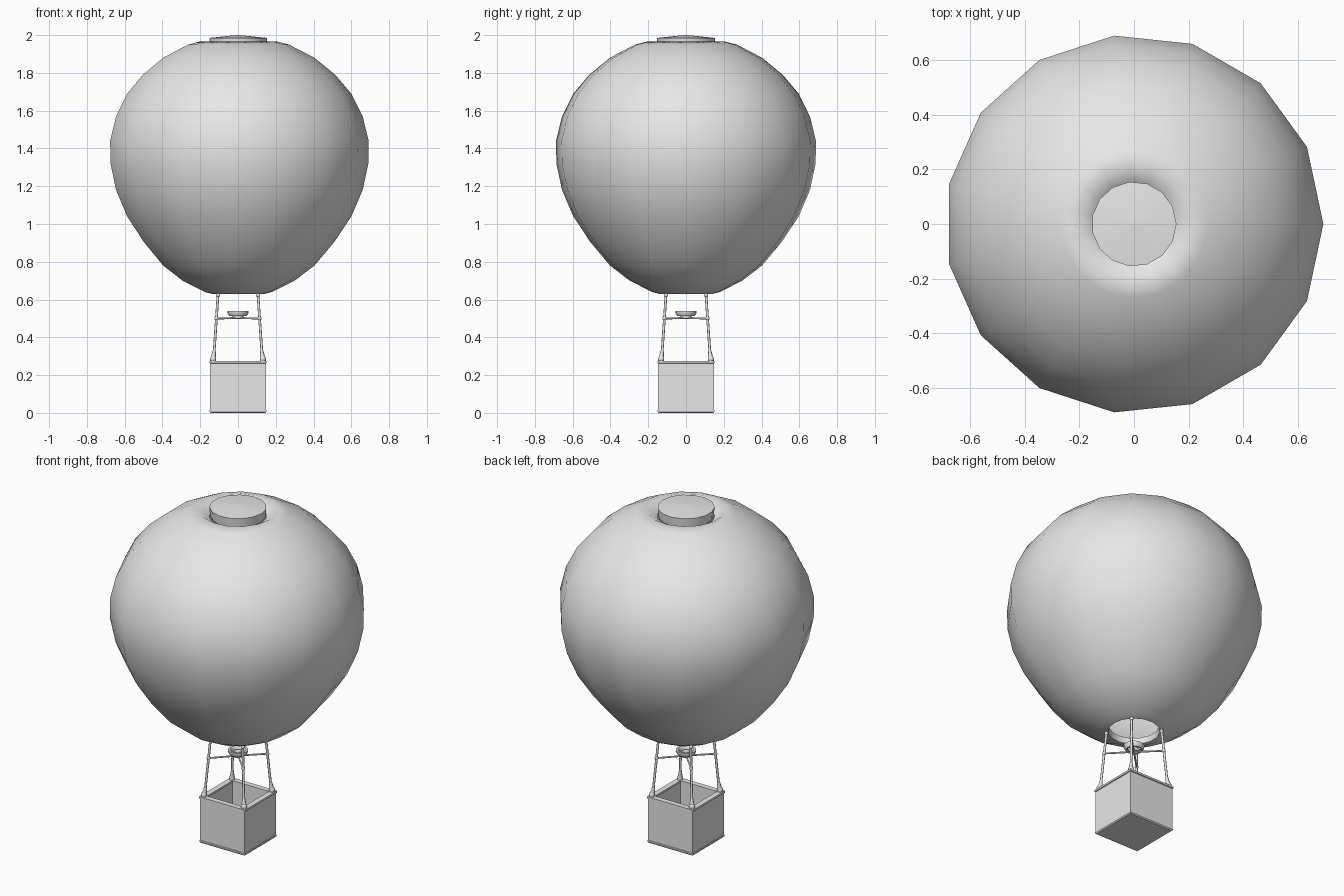
import bpy, math
from mathutils import Vector

cube = bpy.data.objects.get("Cube")
if cube:
    bpy.data.objects.remove(cube)

# One plain colour for everything
grey = bpy.data.materials.new("plain_grey")
grey.use_nodes = True
COLOUR = (0.8, 0.8, 0.8, 1)
grey.diffuse_color = COLOUR
grey.node_tree.nodes["Principled BSDF"].inputs["Base Color"].default_value = COLOUR


def build(name, verts, faces, smooth=None):
    mesh = bpy.data.meshes.new(name)
    mesh.from_pydata(verts, [], faces)
    mesh.materials.append(grey)
    ob = bpy.data.objects.new(name, mesh)
    bpy.context.collection.objects.link(ob)
    if smooth:
        bpy.ops.object.select_all(action="DESELECT")
        ob.select_set(True)
        bpy.context.view_layer.objects.active = ob
        bpy.ops.object.shade_smooth_by_angle(angle=math.radians(smooth))
    return ob


def lathe(name, profile, sides, smooth=None, closed=False, cap=False):
    """Turn (radius, height) points, listed from bottom to top, about z."""
    verts = [(r * math.cos(a), r * math.sin(a), z) for r, z in profile
             for a in (math.tau * i / sides for i in range(sides))]
    rows = len(profile)
    faces = []
    for j in range(rows if closed else rows - 1):
        k = (j + 1) % rows
        for i in range(sides):
            n = (i + 1) % sides
            faces.append((j * sides + i, j * sides + n, k * sides + n, k * sides + i))
    if cap:
        faces.append(tuple(range((rows - 1) * sides, rows * sides)))
    return build(name, verts, faces, smooth)


def rod(name, start, end, r1, r2=None, sides=8):
    start, end = Vector(start), Vector(end)
    length = (end - start).length
    r2 = r1 if r2 is None else r2
    ob = lathe(name, [(0.0005, 0), (r1, 0), (r2, length), (0.0005, length)], sides, 50)
    ob.location = start
    ob.rotation_euler = (end - start).to_track_quat("Z", "Y").to_euler()
    return ob


def ball(name, centre, radius):
    steps = [math.pi * (i / 6 - 0.5) for i in range(7)]
    ob = lathe(name, [(radius * max(math.cos(a), 0.01), radius * math.sin(a))
                      for a in steps], 10, 80)
    ob.location = centre
    return ob


def square_shell(name, profile):
    """Sweep (half width, height) points round a square, closing the last ring."""
    s = math.sqrt(2)
    ob = lathe(name, [(w * s, z) for w, z in profile], 4, cap=True)
    ob.rotation_euler.z = math.pi / 4
    return ob


# Envelope with a rolled mouth and a dip round the crown
lathe("envelope", [
    (0.135, 0.665), (0.14, 0.63), (0.18, 0.64), (0.30, 0.70), (0.405, 0.78),
    (0.51, 0.905), (0.60, 1.04), (0.66, 1.18), (0.69, 1.32), (0.692, 1.44),
    (0.66, 1.57), (0.60, 1.69), (0.515, 1.79), (0.405, 1.88), (0.27, 1.95),
    (0.21, 1.965), (0.155, 1.93)], 15, 80)

# Crown vent lid
lathe("crown_lid", [(0.15, 1.93), (0.155, 1.985), (0.01, 2.0)], 15, 30, cap=True)

# Open basket: underside, walls, overhanging rim and inside floor
square_shell("basket", [
    (0.001, 0), (0.145, 0), (0.15, 0.006), (0.15, 0.014), (0.147, 0.016), (0.147, 0.262),
    (0.152, 0.264), (0.152, 0.275), (0.120, 0.275), (0.120, 0.264), (0.126, 0.262),
    (0.126, 0.02)])

# Corner posts, joints, foot brackets and diagonal burner bars
for sx, sy in ((1, 1), (-1, 1), (-1, -1), (1, -1)):
    side = ("front_" if sy < 0 else "back_") + ("left" if sx > 0 else "right")

    def corner(w, z):
        return (sx * w, sy * w, z)

    rod(side + "_post", corner(0.130, 0.27), corner(0.104, 0.65), 0.007)
    rod(side + "_foot", corner(0.132, 0.272), corner(0.126, 0.33), 0.017, 0.008)
    ball(side + "_foot_knob", corner(0.132, 0.285), 0.017)
    ball(side + "_bar_joint", corner(0.114, 0.50), 0.011)
    ball(side + "_top_joint", corner(0.106, 0.622), 0.011)
    rod(side + "_burner_bar", corner(0.114, 0.50), (0, 0, 0.502), 0.005)

# Burner: open ring round a central nozzle
lathe("burner_ring", [(0.036, 0.515), (0.046, 0.513), (0.056, 0.528), (0.056, 0.54),
                      (0.044, 0.54), (0.036, 0.53)], 16, 40, closed=True)
lathe("burner_nozzle", [(0.001, 0.498), (0.028, 0.50), (0.03, 0.515), (0.02, 0.53)],
      12, 40, cap=True)
for i in range(4):
    a = math.tau * i / 4
    d = Vector((math.cos(a), math.sin(a), 0))
    rod("burner_spoke", d * 0.02 + Vector((0, 0, 0.518)),
        d * 0.046 + Vector((0, 0, 0.524)), 0.005)
